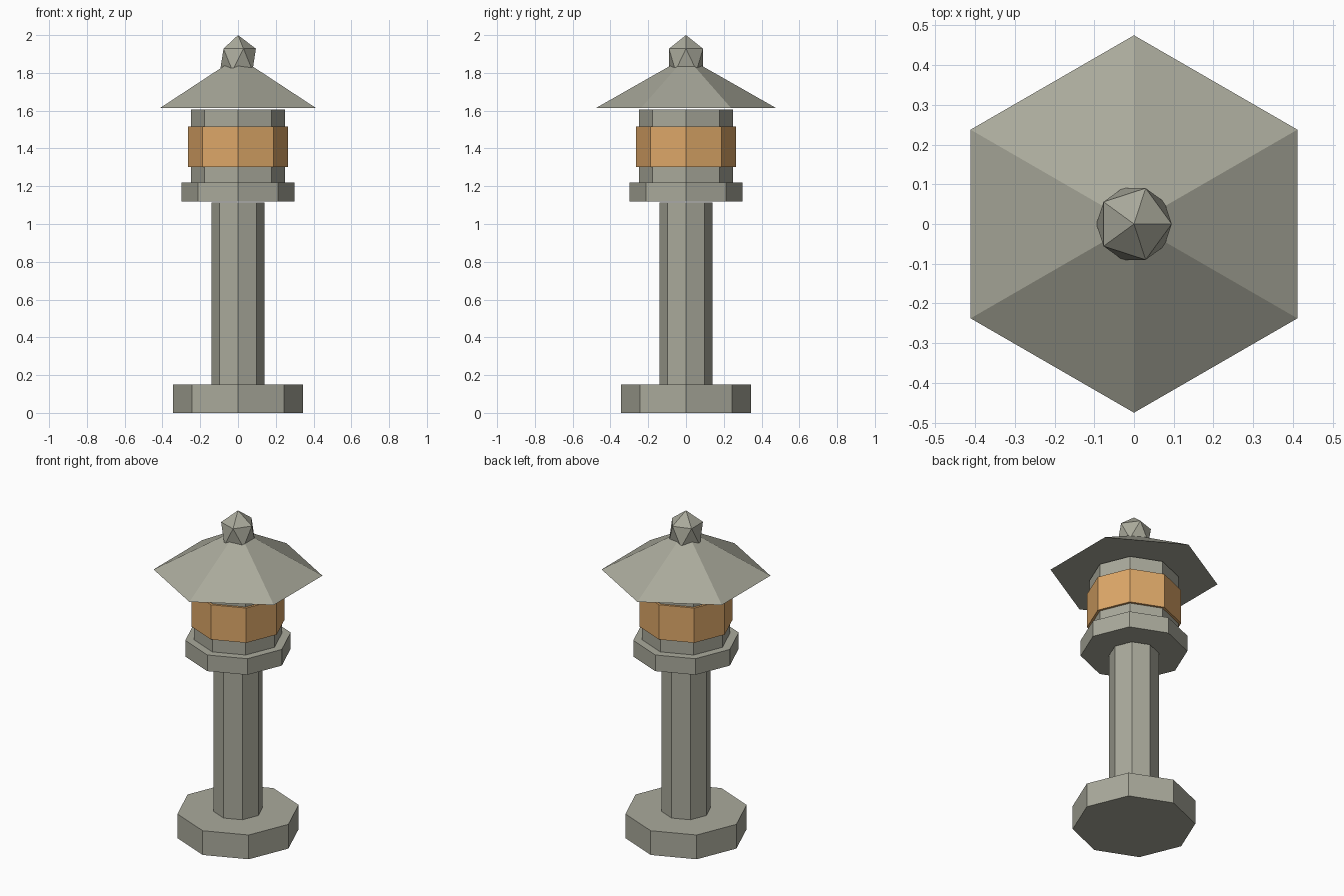
import bpy

cube = bpy.data.objects.get("Cube")
if cube:
    bpy.data.objects.remove(cube, do_unlink=True)


def make_material(name, rgb):
    mat = bpy.data.materials.new(name)
    mat.use_nodes = True
    color = (*rgb, 1.0)
    mat.diffuse_color = color
    mat.node_tree.nodes["Principled BSDF"].inputs["Base Color"].default_value = color
    return mat


stone = make_material("grey stone", (0.40, 0.40, 0.33))
amber = make_material("amber glow", (0.73, 0.39, 0.14))


def finish(name, mat):
    obj = bpy.context.object
    obj.name = name
    obj.data.materials.append(mat)
    return obj


def octagon(name, radius, bottom, top, mat):
    """Eight-sided prism with a corner facing the front."""
    bpy.ops.mesh.primitive_cylinder_add(
        vertices=8, radius=radius, depth=top - bottom,
        location=(0, 0, (bottom + top) / 2))
    return finish(name, mat)


# Stacked octagonal body
octagon("base", 0.345, 0, 0.15, stone)
octagon("post", 0.14, 0.15, 1.115, stone)
octagon("platform", 0.30, 1.12, 1.22, stone)
octagon("lamp_housing", 0.25, 1.22, 1.605, stone)
octagon("glowing_window_band", 0.265, 1.302, 1.517, amber)

# Hexagonal roof
roof_bottom, roof_top = 1.615, 1.885
bpy.ops.mesh.primitive_cone_add(
    vertices=6, radius1=0.475, radius2=0, depth=roof_top - roof_bottom,
    location=(0, 0, (roof_bottom + roof_top) / 2))
finish("roof", stone)

# Faceted finial, slightly stretched upward
height = 0.13
bpy.ops.mesh.primitive_ico_sphere_add(
    subdivisions=1, radius=1, location=(0, 0, 2 - height))
finial = finish("finial", stone)
finial.scale = (0.106, 0.106, height)
